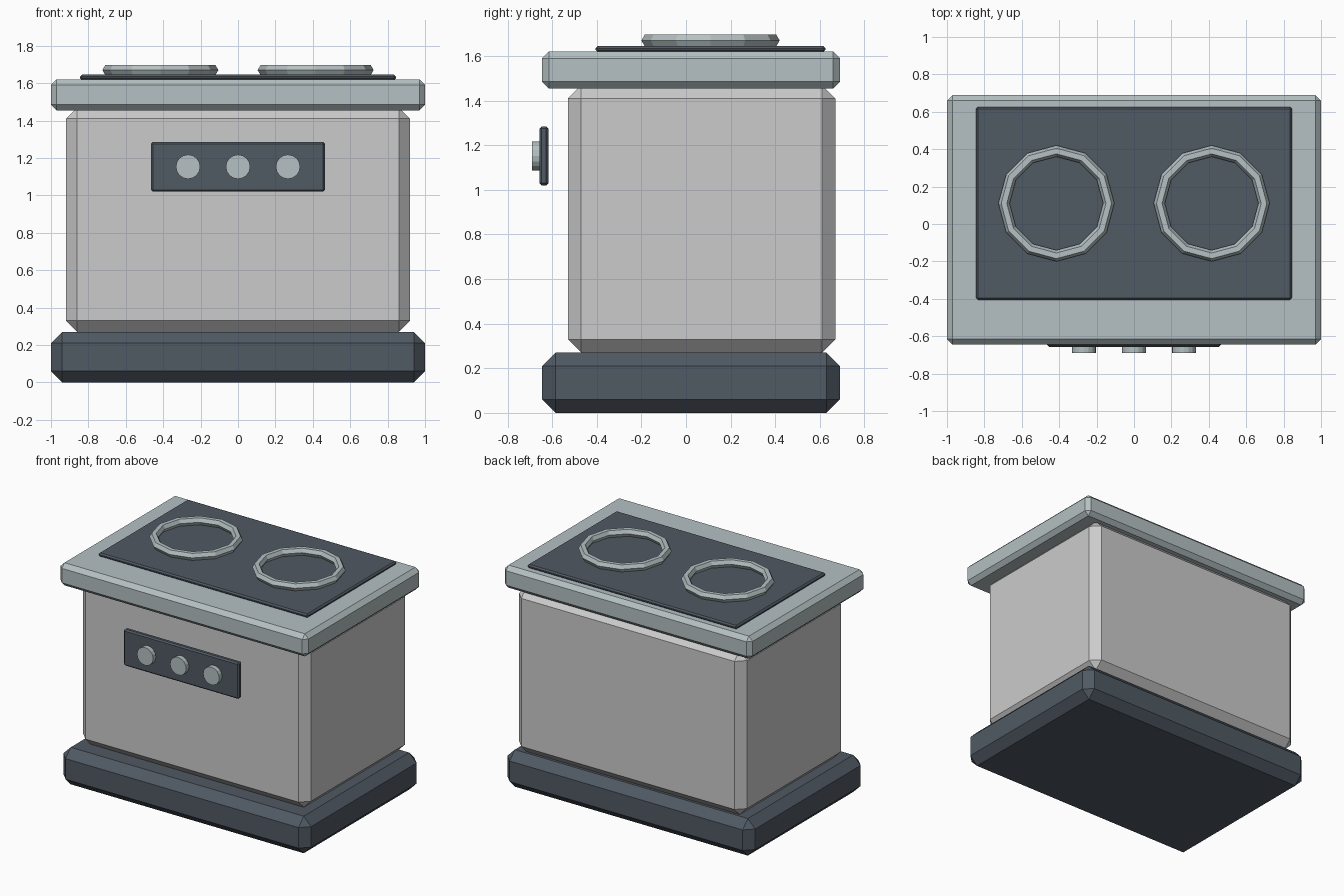
import bpy
from math import pi

if "Cube" in bpy.data.objects:
    bpy.data.objects.remove(bpy.data.objects["Cube"])


def material(name, rgb):
    m = bpy.data.materials.new(name)
    m.diffuse_color = (*rgb, 1)
    m.use_nodes = True
    m.node_tree.nodes["Principled BSDF"].inputs["Base Color"].default_value = m.diffuse_color
    return m


dark = material("dark_enamel", (0.08, 0.10, 0.125))
steel = material("steel", (0.46, 0.53, 0.54))


def block(name, x, y, z, chamfer, mat=None):
    """Chamfered box given by its (min, max) extents."""
    bpy.ops.mesh.primitive_cube_add(
        size=1, location=[(a + b) / 2 for a, b in (x, y, z)])
    ob = bpy.context.object
    ob.name = name
    ob.scale = [b - a for a, b in (x, y, z)]
    bpy.ops.object.transform_apply(location=False, rotation=False, scale=True)
    bev = ob.modifiers.new("chamfer", 'BEVEL')
    bev.width = chamfer
    bev.segments = 1
    if mat:
        ob.data.materials.append(mat)
    return ob


# Stacked cabinet: plinth, body, worktop, hob plate
block("plinth", (-1, 1), (-0.645, 0.69), (0, 0.27), 0.06, dark)
block("body", (-0.92, 0.92), (-0.53, 0.67), (0.27, 1.47), 0.06)
block("worktop", (-1, 1), (-0.645, 0.69), (1.455, 1.62), 0.03, steel)
block("hob_plate", (-0.845, 0.845), (-0.405, 0.625), (1.617, 1.645), 0.01, dark)

# Burner rings
for side, x in (("left", -0.415), ("right", 0.415)):
    bpy.ops.mesh.primitive_torus_add(
        major_segments=12, minor_segments=6, major_radius=0.28,
        minor_radius=0.03, location=(x, 0.11, 1.67))
    ring = bpy.context.object
    ring.name = side + "_burner_ring"
    ring.data.materials.append(steel)
    ring.data.shade_flat()

# Control panel standing off the front, with three knobs
block("control_panel", (-0.465, 0.465), (-0.657, -0.617), (1.02, 1.285), 0.01, dark)
for i in range(3):
    bpy.ops.mesh.primitive_cylinder_add(
        vertices=16, radius=0.065, depth=0.05,
        location=((i - 1) * 0.267, -0.665, 1.153), rotation=(pi / 2, 0, 0))
    knob = bpy.context.object
    knob.name = f"knob_{i + 1}"
    knob.data.materials.append(steel)
